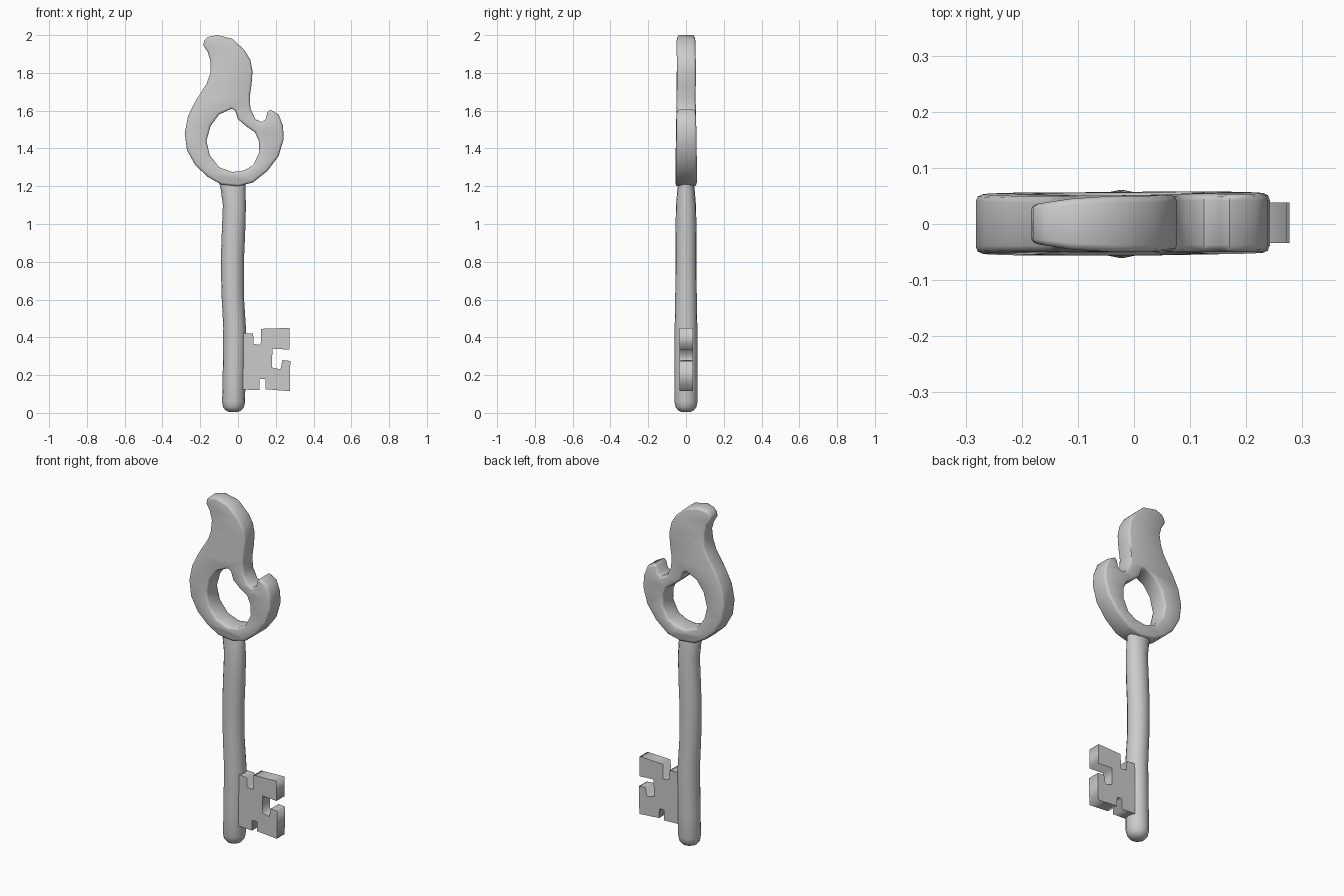
import bpy, bmesh, math

if "Cube" in bpy.data.objects:
    bpy.data.objects.remove(bpy.data.objects["Cube"])


def flat_shape(name, outlines, half_y, bevel):
    """Extruded, edge-rounded plate from (x, z) outlines; later outlines are holes."""
    cu = bpy.data.curves.new(name, 'CURVE')
    cu.dimensions = '2D'
    cu.fill_mode = 'BOTH'
    cu.extrude = half_y - bevel
    cu.bevel_depth = bevel
    cu.bevel_resolution = 1
    cu.offset = -bevel
    for pts in outlines:
        sp = cu.splines.new('POLY')
        sp.points.add(len(pts) - 1)
        for p, (x, z) in zip(sp.points, pts):
            p.co = (x, z, 0, 1)
        sp.use_cyclic_u = True
    tmp = bpy.data.objects.new(name + "_curve", cu)
    bpy.context.collection.objects.link(tmp)
    dg = bpy.context.evaluated_depsgraph_get()
    me = bpy.data.meshes.new_from_object(tmp.evaluated_get(dg))
    bpy.data.objects.remove(tmp)
    for v in me.vertices:
        x, z, d = v.co
        v.co = (x, -d, z)
    bm = bmesh.new()
    bm.from_mesh(me)
    bmesh.ops.remove_doubles(bm, verts=bm.verts, dist=0.0003)
    bmesh.ops.recalc_face_normals(bm, faces=bm.faces)
    bm.to_mesh(me)
    bm.free()
    ob = bpy.data.objects.new(name, me)
    bpy.context.collection.objects.link(ob)
    return ob


def smooth(ob, deg):
    bpy.ops.object.select_all(action='DESELECT')
    ob.select_set(True)
    bpy.context.view_layer.objects.active = ob
    bpy.ops.object.shade_smooth_by_angle(angle=math.radians(deg))


# Flame-shaped bow with an eye
flame = [(-.18, 1.97), (-.16, 1.99), (-.11, 2.0), (-.03, 1.98), (.035, 1.92),
         (.065, 1.87), (.077, 1.81), (.072, 1.74), (.062, 1.67), (.066, 1.61),
         (.092, 1.555), (.125, 1.54), (.147, 1.555), (.155, 1.59), (.17, 1.605),
         (.215, 1.58), (.238, 1.52), (.242, 1.45), (.215, 1.36), (.155, 1.28),
         (.08, 1.22), (0, 1.2), (-.09, 1.21), (-.16, 1.25), (-.225, 1.31),
         (-.27, 1.39), (-.282, 1.48), (-.265, 1.57), (-.225, 1.65), (-.165, 1.745),
         (-.146, 1.80), (-.145, 1.86), (-.16, 1.91), (-.183, 1.945)]
eye = [(-.035, 1.61), (-.015, 1.60), (0, 1.555), (.04, 1.52), (.09, 1.485),
       (.11, 1.44), (.113, 1.38), (.08, 1.31), (.03, 1.283), (-.03, 1.275),
       (-.10, 1.30), (-.15, 1.365), (-.167, 1.44), (-.145, 1.52), (-.10, 1.58)]
bow = flat_shape("bow", [flame, eye], 0.05, 0.012)
for v in bow.data.vertices:
    x, _, z = v.co
    v.co.y *= 1 + 0.12 * min(1, max(0, (1.65 - z) / 0.35))   # thicker base
    if z > 1.8:                                              # thinner flame tip
        v.co.y *= 1 - 0.3 * min(1, max(0, (-.08 - x) / 0.10))
    if x > 0.05:
        v.co.y += 0.002
smooth(bow, 50)

# Slightly wavy shaft: (z, centre x, half width x, half depth y)
rings = [(.004, -.024, .022, .022), (.014, -.024, .042, .042), (.03, -.024, .055, .055),
         (.06, -.023, .061, .061), (.2, -.021, .06, .061), (.45, -.018, .06, .06),
         (.62, -.028, .059, .057), (.8, -.03, .061, .056), (.95, -.024, .062, .056),
         (1.1, -.019, .061, .053), (1.18, -.026, .065, .046), (1.23, -.032, .07, .04)]
N = 16
bm = bmesh.new()
loops = []
for z, cx, rx, ry in rings:
    loops.append([bm.verts.new((cx + rx * math.cos(2 * math.pi * i / N),
                                ry * math.sin(2 * math.pi * i / N), z)) for i in range(N)])
for a, b in zip(loops, loops[1:]):
    for i in range(N):
        j = (i + 1) % N
        bm.faces.new((a[i], a[j], b[j], b[i]))
bm.faces.new(loops[0][::-1])
bm.faces.new(loops[-1])
me = bpy.data.meshes.new("shaft")
bm.to_mesh(me)
bm.free()
shaft = bpy.data.objects.new("shaft", me)
bpy.context.collection.objects.link(shaft)
smooth(shaft, 50)

# Notched bit
teeth = [(-.01, .425), (.08, .42), (.083, .365), (.12, .36), (.123, .445), (.272, .45),
         (.272, .335), (.182, .34), (.18, .24), (.225, .23), (.235, .28), (.277, .275),
         (.274, .115), (.147, .125), (.145, .18), (.115, .18), (.114, .12), (-.01, .125)]
bit = flat_shape("bit", [teeth], 0.036, 0.0)
bit.location.y = 0.002
